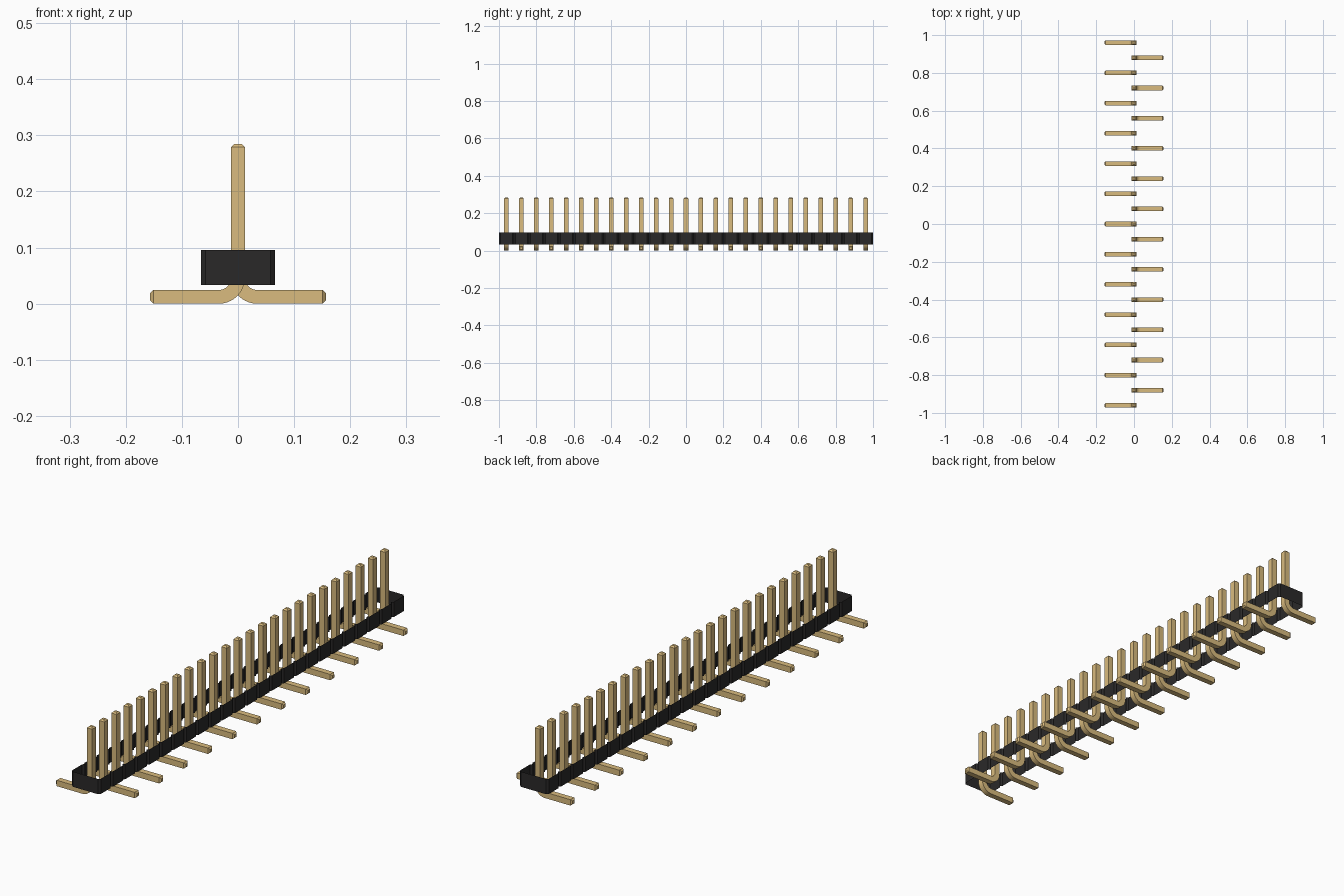
import bpy, bmesh, math
from mathutils import Vector

cube = bpy.data.objects.get("Cube")
if cube:
    bpy.data.objects.remove(cube, do_unlink=True)

COUNT, PITCH = 25, 0.08
HALF_PIN, CHAMFER = 0.0122, 0.006
BODY_HALF, NOTCH = 0.0655, 0.008
BODY_LOW, BODY_HIGH = 0.033, 0.096
PIN_TOP, LEG_END, BEND = 0.285, 0.157, 0.034


def material(name, colour):
    mat = bpy.data.materials.new(name)
    mat.use_nodes = True
    mat.diffuse_color = (*colour, 1)
    mat.node_tree.nodes["Principled BSDF"].inputs["Base Color"].default_value = (*colour, 1)
    return mat


def add_object(name, bm, mat):
    mesh = bpy.data.meshes.new(name)
    bm.to_mesh(mesh)
    bm.free()
    mesh.materials.append(mat)
    obj = bpy.data.objects.new(name, mesh)
    bpy.context.collection.objects.link(obj)
    return obj


gold = material("pin gold", (0.70, 0.50, 0.21))
black = material("housing black", (0.023, 0.022, 0.022))


# Pin: square section swept down the post, round the bend and out along the leg
def build_pin():
    down, out = Vector((0, 0, -1)), Vector((-1, 0, 0))
    tip = (HALF_PIN - CHAMFER) / HALF_PIN
    path = [(Vector((0, 0, PIN_TOP)), down, tip),
            (Vector((0, 0, PIN_TOP - CHAMFER)), down, 1)]
    centre = Vector((-BEND, 0, HALF_PIN + BEND))
    steps = 10
    for i in range(steps + 1):
        a = math.pi / 2 * i / steps
        path.append((centre + BEND * Vector((math.cos(a), 0, -math.sin(a))),
                     Vector((-math.sin(a), 0, -math.cos(a))), 1))
    path += [(Vector((CHAMFER - LEG_END, 0, HALF_PIN)), out, 1),
             (Vector((-LEG_END, 0, HALF_PIN)), out, tip)]

    bm = bmesh.new()
    rings = []
    side = Vector((0, 1, 0))
    for point, direction, scale in path:
        normal = direction.cross(side)
        rings.append([bm.verts.new(point + HALF_PIN * scale * (u * side + v * normal))
                      for u, v in ((-1, -1), (1, -1), (1, 1), (-1, 1))])
    for a, b in zip(rings, rings[1:]):
        for k in range(4):
            n = (k + 1) % 4
            bm.faces.new((a[k], a[n], b[n], b[k]))
    bm.faces.new(rings[0])
    bm.faces.new(rings[-1])
    bmesh.ops.recalc_face_normals(bm, faces=bm.faces)
    return add_object("pin_1", bm, gold)


first_pin = build_pin()
bpy.ops.object.select_all(action='DESELECT')
first_pin.select_set(True)
bpy.context.view_layer.objects.active = first_pin
bpy.ops.object.shade_smooth_by_angle(angle=math.radians(25))

# Row of pins, legs alternating between the two sides
for i in range(COUNT):
    pin = first_pin
    if i:
        pin = bpy.data.objects.new(f"pin_{i + 1}", first_pin.data)
        bpy.context.collection.objects.link(pin)
    pin.location.y = (i - (COUNT - 1) / 2) * PITCH
    pin.rotation_euler.z = math.pi * (i % 2)

# Housing: thin upright wall, open above and below, notched between pin positions
side_wall = [(BODY_HALF - NOTCH, -COUNT * PITCH / 2)]
for i in range(COUNT):
    y = (i - COUNT / 2) * PITCH
    side_wall += [(BODY_HALF, y + NOTCH), (BODY_HALF, y + PITCH - NOTCH),
                  (BODY_HALF - NOTCH, y + PITCH)]
outline = side_wall + [(-x, -y) for x, y in side_wall]

bm = bmesh.new()
low = [bm.verts.new((x, y, BODY_LOW)) for x, y in outline]
high = [bm.verts.new((x, y, BODY_HIGH)) for x, y in outline]
for i in range(len(outline)):
    j = (i + 1) % len(outline)
    bm.faces.new((low[i], low[j], high[j], high[i]))
add_object("housing_wall", bm, black)
